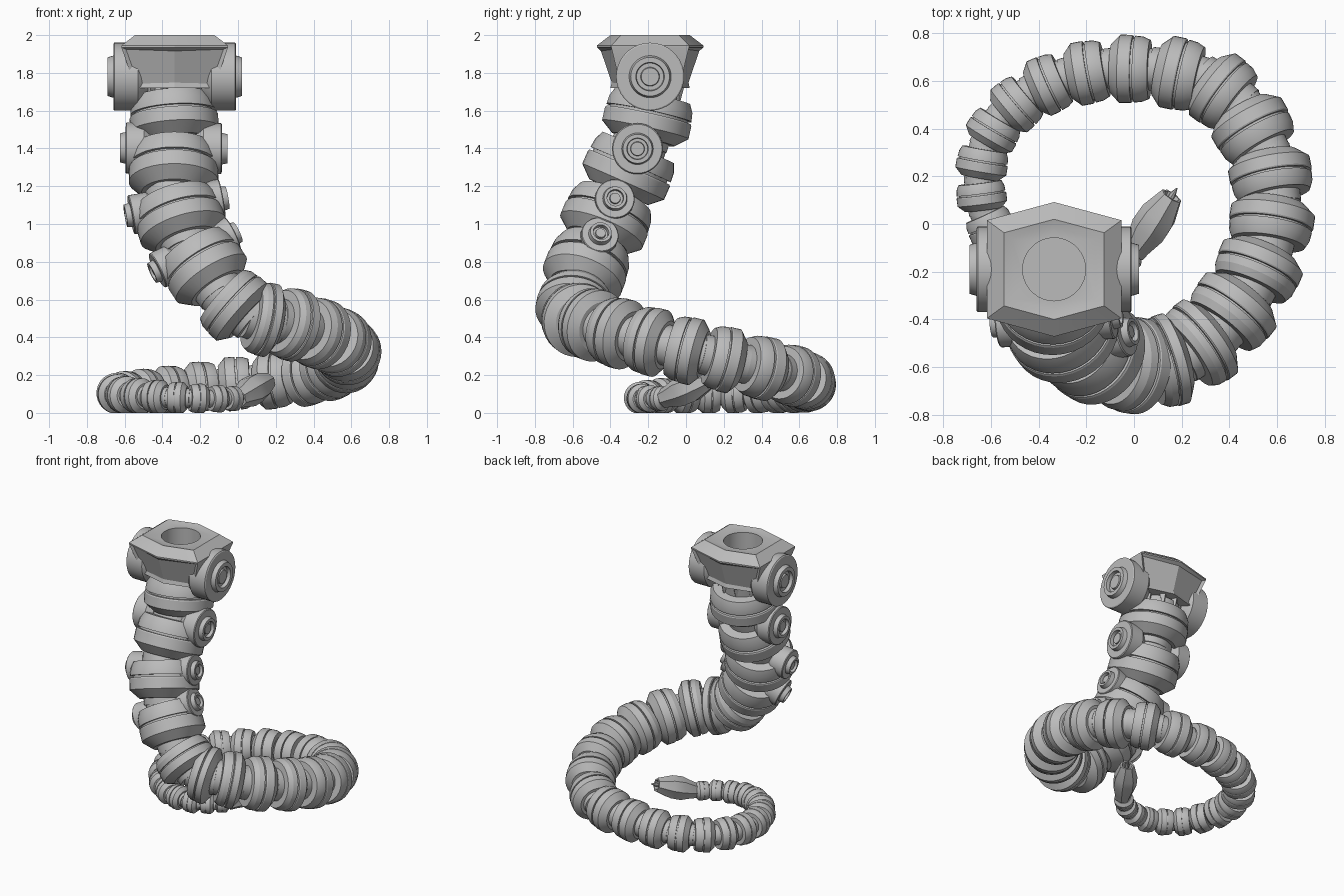
import bpy, bmesh, math
from mathutils import Vector, Matrix

if "Cube" in bpy.data.objects:
    bpy.data.objects.remove(bpy.data.objects["Cube"])

grey = bpy.data.materials.new("plain grey")
grey.use_nodes = True
grey.diffuse_color = (0.5, 0.5, 0.5, 1)
grey.node_tree.nodes["Principled BSDF"].inputs["Base Color"].default_value = grey.diffuse_color
made = []


def add_object(name, bm):
    bmesh.ops.recalc_face_normals(bm, faces=bm.faces)
    mesh = bpy.data.meshes.new(name)
    bm.to_mesh(mesh)
    bm.free()
    mesh.materials.append(grey)
    ob = bpy.data.objects.new(name, mesh)
    bpy.context.collection.objects.link(ob)
    made.append(ob)
    return ob


def loft(bm, rings):
    """Join rings of points with quads and cap both ends."""
    loops = [[bm.verts.new(p) for p in ring] for ring in rings]
    for a, b in zip(loops, loops[1:]):
        for i in range(len(a)):
            j = (i + 1) % len(a)
            bm.faces.new((a[i], a[j], b[j], b[i]))
    bm.faces.new(loops[0][::-1])
    bm.faces.new(loops[-1])


def lathe(name, profile, origin, axis, sides=36, flute=1.0):
    """Turn (distance, radius) pairs round an axis; flute pulls in every other side."""
    bm = bmesh.new()
    loft(bm, [[(r * (flute if k % 2 else 1) * math.cos(math.tau * k / sides),
                r * (flute if k % 2 else 1) * math.sin(math.tau * k / sides), d)
               for k in range(sides)] for d, r in profile])
    turn = Vector(axis).to_track_quat('Z', 'Y').to_matrix().to_4x4()
    bm.transform(Matrix.Translation(origin) @ turn)
    # the underside rests flat on the floor
    for v in bm.verts:
        v.co.z = max(v.co.z, 0)
    return add_object(name, bm)


# Coil path: x, y, z, radius at every second segment
path = [Vector(p) for p in (
    (-.36, -.17, 2.1, .235), (-.34, -.2, 1.57, .235), (-.31, -.42, 1.03, .235),
    (-.02, -.59, .57, .203), (.28, -.5, .47, .193), (.52, -.19, .38, .182),
    (.575, .2, .285, .174), (.37, .555, .2, .162), (-.01, .65, .155, .143),
    (-.36, .585, .125, .125), (-.59, .39, .11, .112), (-.64, .12, .1, .105),
    (-.53, -.12, .09, .095), (-.32, -.24, .08, .085), (-.11, -.2, .075, .072),
    (.03, -.07, .085, .06), (.14, .1, .15, .05))]


def at(u):
    i = min(max(int(u // 2), 0), len(path) - 4)
    f = u / 2 - i
    a, b, c, d = path[i:i + 4]
    return (b * 2 + (c - a) * f + (a * 2 - b * 5 + c * 4 - d) * f ** 2
            + (b * 3 - a - c * 3 + d) * f ** 3) / 2


def direction(u):
    return (at(u + .5) - at(u - .5)).to_3d()


# Segments: slim upper band, groove, wide lower band, tapered skirt, inner core
shape = ((-.62, .6), (-.4, .62), (-.4, .87), (-.24, .96), (-.07, .98), (-.07, .9),
         (-.02, .9), (-.02, .98), (.01, 1), (.26, 1), (.46, .72), (.46, .6), (.62, .58))
for n in range(28):
    p, step = at(n), direction(n)
    lathe(f"coil_segment_{n + 1}", [(d * step.length, r * p.w) for d, r in shape],
          p.to_3d(), step)


def hub(name, centre, axis, radius, reach):
    """A pair of ringed hubs, one on each side."""
    for side, sign in (("left", 1), ("right", -1)):
        lathe(f"{name}_{side}",
              [(reach * .4, radius * .75), (reach * .55, radius),
               (reach - .035, radius), (reach - .03, radius * .96),
               (reach - .03, radius * .62), (reach, radius * .57),
               (reach, radius * .42), (reach - .025, radius * .4),
               (reach - .025, radius * .28), (reach - .01, radius * .26),
               (reach - .01, radius * .01)], centre, axis * sign)


# Side hubs on the upper joints
for n, (u, radius, reach) in enumerate(((.62, .135, .285), (1.76, .105, .275), (2.7, .1, .255))):
    t = direction(u).normalized()
    x = Vector((1, 0, 0))
    hub(f"joint_hub_{n + 1}", at(u).to_3d(), (x - t * x.dot(t)).normalized(), radius, reach)
centre = Vector((-.335, -.19, 0))
hub("head_hub", centre + Vector((0, 0, 1.78)), Vector((1, 0, 0)), .18, .355)

# Head: six-sided flared block with sunk panels at front and back
hexagon = ((1, .73), (0, 1), (-1, .73), (-1, -.73), (0, -1), (1, -.73))
bm = bmesh.new()
loft(bm, [[centre + Vector((x * s, y * s, z)) for x, y in hexagon]
          for z, s in ((1.72, .21), (1.935, .282), (1.945, .282), (2, .21), (1.99, .175))])
bmesh.ops.recalc_face_normals(bm, faces=bm.faces)
for sign in (1, -1):
    panel = [f for f in bm.faces if f.normal.y * sign > .6 and f.calc_area() > .04]
    bmesh.ops.inset_region(bm, faces=panel, thickness=.025, depth=-.015)
head = add_object("head_block", bm)

# Round socket in the top of the head
cutter = lathe("socket_cutter", [(0, .132), (.3, .132)], centre + Vector((0, 0, 1.82)), (0, 0, 1))
cutter.hide_render = True
cut = head.modifiers.new("socket", 'BOOLEAN')
cut.object, cut.solver = cutter, 'EXACT'
bpy.context.view_layer.objects.active = head
bpy.ops.object.modifier_apply(modifier=cut.name)
made.remove(cutter)
bpy.data.objects.remove(cutter)

# Teeth under the head
for k in range(10):
    a = math.tau * k / 10
    root = centre + Vector((.16 * math.cos(a), .16 * math.sin(a), 1.75))
    lathe(f"neck_tooth_{k + 1}", [(0, .035), (.1, .008)], root, (0, 0, -1), sides=4)

# Tail tip: fluted claw and thin spike
root, tip = Vector((0, -.12, .075)), Vector((.18, .15, .18))
span = (tip - root).length
lathe("tail_claw", [(d * span, r) for d, r in
                    ((0, .052), (.12, .06), (.35, .082), (.58, .08), (.88, .048), (.88, .036), (.7, .024))],
      root, tip - root, sides=14, flute=.88)
lathe("tail_spike", [(span * .6, .016), (span * .9, .014), (span, .003)], root, tip - root, sides=8)

# Smooth the round surfaces, keep edges crisp
bpy.ops.object.select_all(action='DESELECT')
for ob in made:
    ob.select_set(True)
bpy.context.view_layer.objects.active = head
bpy.ops.object.shade_smooth_by_angle(angle=math.radians(20))
